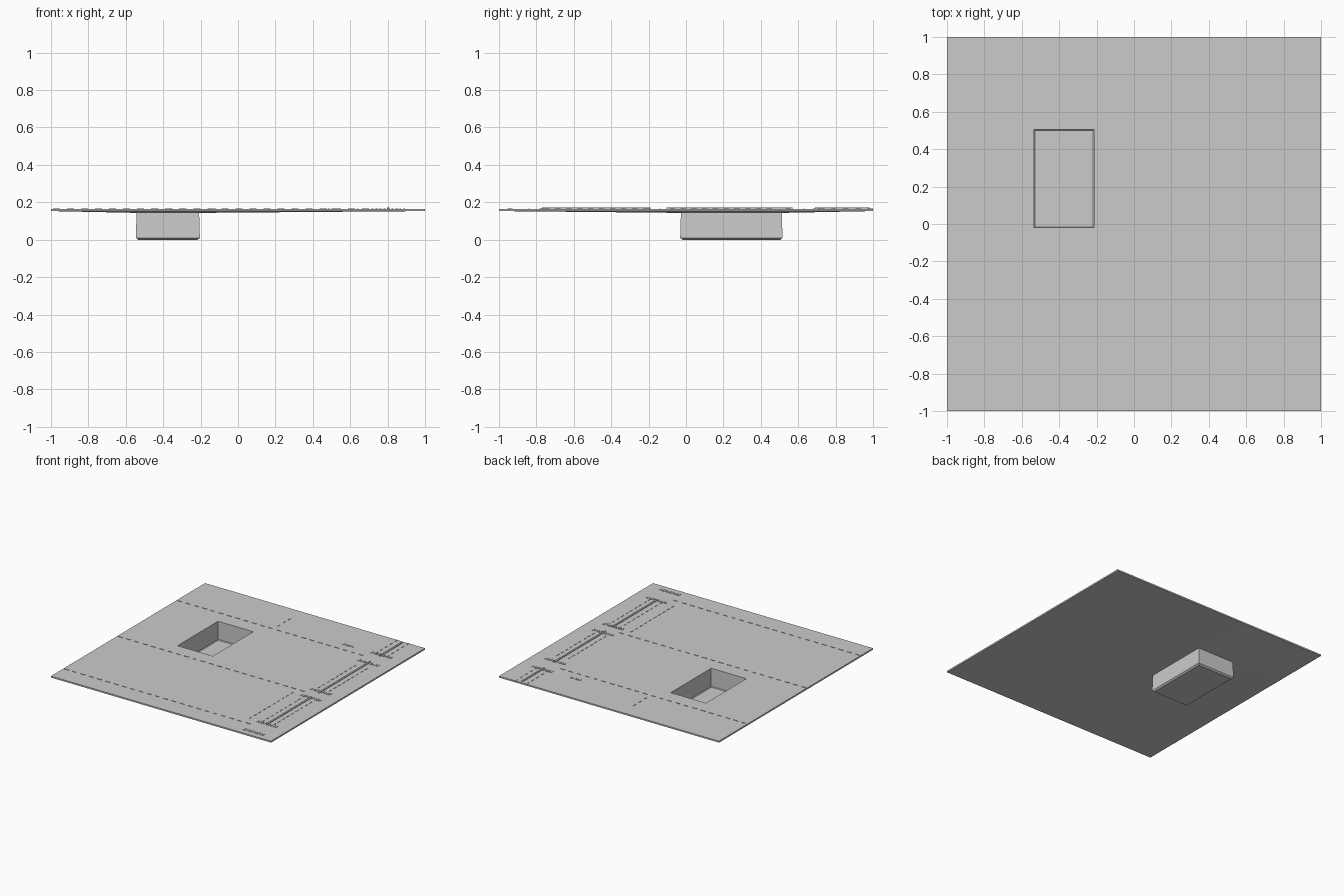
import bpy, bmesh

if "Cube" in bpy.data.objects:
    bpy.data.objects.remove(bpy.data.objects["Cube"])

TOP = 0.165      # top face of the ground slab
THICK = 0.012


def mesh_object(name, bm):
    me = bpy.data.meshes.new(name)
    bmesh.ops.recalc_face_normals(bm, faces=bm.faces)
    bm.to_mesh(me)
    bm.free()
    ob = bpy.data.objects.new(name, me)
    bpy.context.collection.objects.link(ob)
    return ob


def add_box(bm, x0, x1, y0, y1, z0, z1):
    vs = bmesh.ops.create_cube(bm, size=1)["verts"]
    for v in vs:
        v.co.x = x0 if v.co.x < 0 else x1
        v.co.y = y0 if v.co.y < 0 else y1
        v.co.z = z0 if v.co.z < 0 else z1


# ground slab with a sunken basin: top surface first, then thickness
xs = [-1, -0.535, -0.215, 1]
ys = [-1, -0.02, 0.505, 1]
bm = bmesh.new()
g = [[bm.verts.new((x, y, TOP)) for y in ys] for x in xs]
for i in range(3):
    for j in range(3):
        if (i, j) != (1, 1):
            bm.faces.new((g[i][j], g[i + 1][j], g[i + 1][j + 1], g[i][j + 1]))
rim = [g[1][1], g[2][1], g[2][2], g[1][2]]
low = [bm.verts.new((v.co.x, v.co.y, THICK)) for v in rim]
for k in range(4):
    n = (k + 1) % 4
    bm.faces.new((rim[k], rim[n], low[n], low[k]))
bm.faces.new(low)
floor_edges = [e for e in bm.edges if all(v in low for v in e.verts)]
bmesh.ops.bevel(bm, geom=floor_edges, offset=0.005, segments=1, affect='EDGES')
ground = mesh_object("ground_with_basin", bm)
# the surface must face up so that the thickness grows downwards
if ground.data.polygons[0].normal.z < 0:
    ground.data.flip_normals()
sol = ground.modifiers.new("thickness", 'SOLIDIFY')
sol.thickness = THICK
sol.offset = -1
sol.use_even_offset = True


# dashed lane lines, along x or y
def dashes(name, axis, at, start, end, period=0.075, length=0.038, w=0.005):
    bm = bmesh.new()
    n = max(1, round((end - start) / period))
    step = (end - start - length) / max(1, n - 1)
    for k in range(n):
        a = start + k * step
        span, across = (a, a + length), (at - w / 2, at + w / 2)
        box = span + across if axis == 'x' else across + span
        add_box(bm, *box, TOP - 0.001, TOP + 0.003)
    mesh_object(name, bm)


for y in (0.63, -0.14, -0.84):
    dashes("cross_road_dashes", 'x', y, -0.99, 0.70)
dashes("side_road_dashes", 'y', -0.12, 0.68, 0.855, 0.055, 0.03)
for x in (0.75, 0.853):
    for a, b in ((0.71, 1.0), (-0.03, 0.46), (-0.76, -0.20)):
        dashes("main_road_dashes", 'y', x, a, b, 0.055, 0.03)
dashes("main_road_edge_dashes", 'y', 0.64, -0.76, -0.20, 0.055, 0.03)

# raised medians with rounded ends
for a, b in ((0.69, 0.98), (-0.105, 0.57), (-0.77, -0.19)):
    bm = bmesh.new()
    add_box(bm, 0.797, 0.811, a, b, TOP - 0.001, TOP + 0.006)
    uprights = [e for e in bm.edges
                if abs(e.verts[0].co.z - e.verts[1].co.z) > 0.005]
    bmesh.ops.bevel(bm, geom=uprights, offset=0.0065, segments=3,
                    affect='EDGES', profile=0.5)
    mesh_object("road_median", bm)


# crosswalks: rows of short stripes
def crosswalk(y, x0, x1, length=0.027):
    bm = bmesh.new()
    n = round((x1 - x0) / 0.022)
    for k in range(n):
        x = x0 + (x1 - x0) * k / n
        add_box(bm, x, x + 0.01, y - length / 2, y + length / 2,
                TOP - 0.001, TOP + 0.003)
    mesh_object("crosswalk", bm)


for y in (0.715, 0.545, -0.072, -0.203, -0.77, -0.94):
    crosswalk(y, 0.715, 0.905)
crosswalk(0.712, 0.46, 0.56, 0.02)
